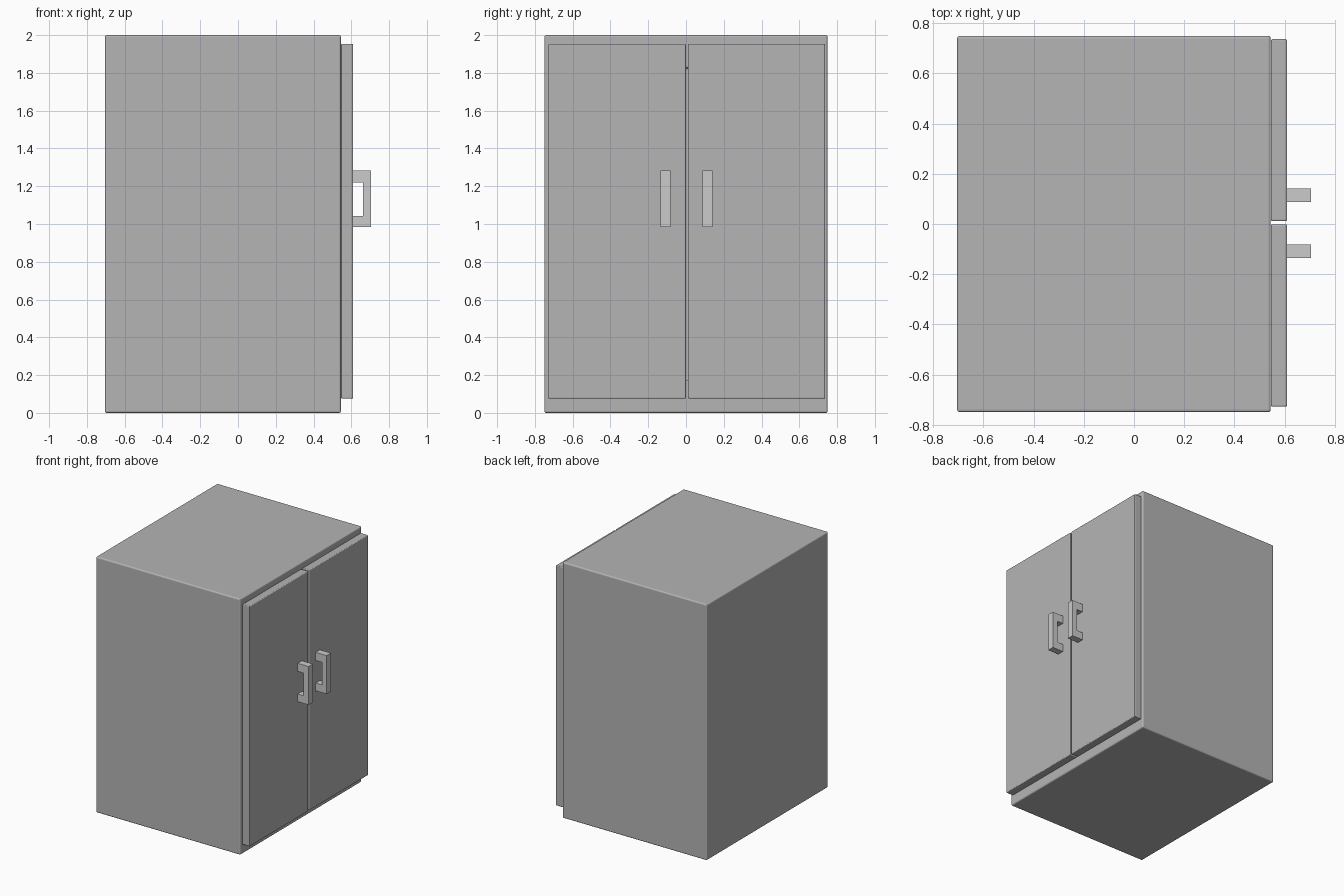
import bpy, bmesh
from mathutils import Vector

if "Cube" in bpy.data.objects:
    bpy.data.objects.remove(bpy.data.objects["Cube"])


def grey(name, v):
    mat = bpy.data.materials.new(name)
    mat.diffuse_color = (v, v, v, 1)
    mat.use_nodes = True
    mat.node_tree.nodes["Principled BSDF"].inputs["Base Color"].default_value = mat.diffuse_color
    return mat


dark, light = grey("dark_grey", 0.46), grey("light_grey", 0.62)


def finish(name, bm, mat, bevel=0.0):
    bmesh.ops.recalc_face_normals(bm, faces=bm.faces)
    mesh = bpy.data.meshes.new(name)
    bm.to_mesh(mesh)
    bm.free()
    mesh.materials.append(mat)
    ob = bpy.data.objects.new(name, mesh)
    bpy.context.collection.objects.link(ob)
    if bevel:
        mod = ob.modifiers.new("Bevel", 'BEVEL')
        mod.width = bevel
        mod.segments = 3


def box(lo, hi):
    lo, hi = Vector(lo), Vector(hi)
    bm = bmesh.new()
    bmesh.ops.create_cube(bm, size=1)
    bmesh.ops.scale(bm, vec=hi - lo, verts=bm.verts)
    bmesh.ops.translate(bm, vec=(lo + hi) / 2, verts=bm.verts)
    return bm


def extrude(bm, face, vec):
    ext = bmesh.ops.extrude_face_region(bm, geom=[face])
    bmesh.ops.translate(bm, vec=vec, verts=[v for v in ext["geom"]
                                            if isinstance(v, bmesh.types.BMVert)])


# Cabinet body: a box with a compartment sunk behind the doors
bm = box((-0.705, -0.75, 0), (0.545, 0.75, 2))
front = max(bm.faces, key=lambda f: f.calc_center_median().x)
bmesh.ops.inset_region(bm, faces=[front], thickness=0.175, use_even_offset=True)
extrude(bm, front, (-1.075, 0, 0))
if front.is_valid:
    bmesh.ops.delete(bm, geom=[front], context='FACES_ONLY')
finish("cabinet_body", bm, dark, 0.01)

# Two doors with a narrow gap, each with a bracket handle
handle_profile = [(0.608, 0.983), (0.705, 0.983), (0.705, 1.283), (0.608, 1.283),
                  (0.608, 1.22), (0.663, 1.22), (0.663, 1.043), (0.608, 1.043)]
for side, y0, y1, h0, h1 in (("left", -0.728, -0.001, -0.135, -0.082),
                             ("right", 0.011, 0.737, 0.088, 0.141)):
    finish(side + "_door", box((0.546, y0, 0.075), (0.61, y1, 1.953)), dark, 0.006)

    bm = bmesh.new()
    face = bm.faces.new([bm.verts.new((x, h0, z)) for x, z in handle_profile])
    extrude(bm, face, (0, h1 - h0, 0))
    finish(side + "_handle", bm, light)
